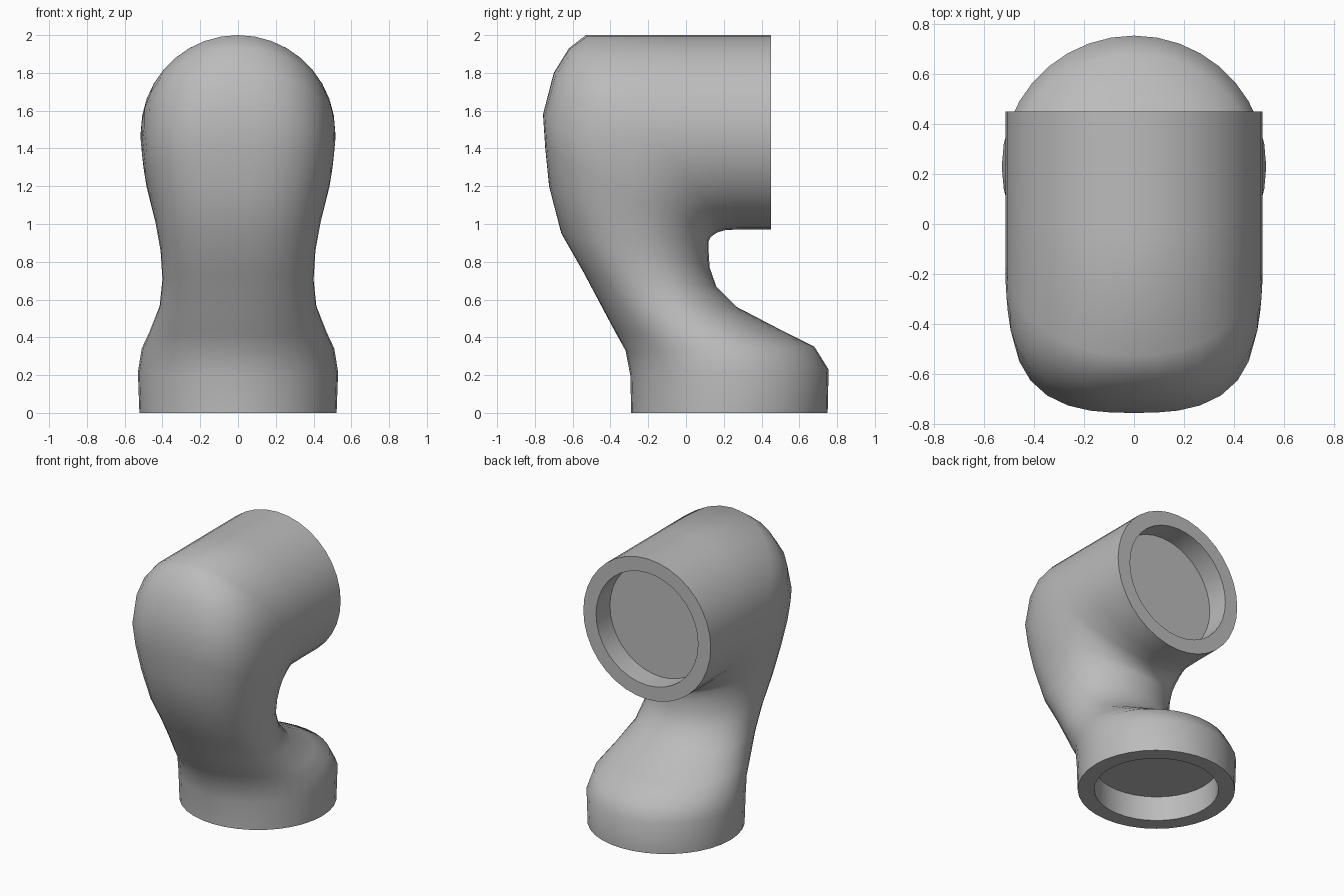
import bpy, bmesh
from math import cos, sin, pi, radians
from mathutils import Vector

if "Cube" in bpy.data.objects:
    bpy.data.objects.remove(bpy.data.objects["Cube"], do_unlink=True)

SIDES = 36

grey = bpy.data.materials.new("plain grey")
grey.use_nodes = True
colour = (0.5, 0.5, 0.5, 1)
grey.diffuse_color = colour
grey.node_tree.nodes["Principled BSDF"].inputs["Base Color"].default_value = colour


def add_ring(bm, inner, outer, half_width, power):
    """Closed section between two points of the side profile, boxier on its outer half."""
    a, b = Vector((0, *inner)), Vector((0, *outer))
    centre, reach = (a + b) / 2, (b - a) / 2
    ring = []
    for i in range(SIDES):
        c, s = cos(2 * pi * i / SIDES), sin(2 * pi * i / SIDES)
        n = power if c > 0 else 2
        size = (abs(c) ** n + abs(s) ** n) ** (-1 / n)
        ring.append(bm.verts.new(centre + reach * c * size + Vector((half_width * s * size, 0, 0))))
    return ring


def add_socket(bm, rim, ratio, depth):
    """Rings for a round recess behind an open end."""
    centre = sum((v.co for v in rim), Vector()) / SIDES
    lip = [bm.verts.new(centre + (v.co - centre) * ratio) for v in rim]
    floor = [bm.verts.new(v.co + depth) for v in lip]
    return lip, floor


# Sections from the base, through the neck and bend, to the rear opening:
# inner (y, z), outer (y, z), half width, roundness power
sections = [
    ((.75, 0), (-.29, 0), .522, 2),
    ((.755, .23), (-.295, .2), .53, 2),
    ((.68, .35), (-.32, .33), .51, 2),
    ((.52, .43), (-.37, .42), .47, 2.1),
    ((.27, .56), (-.45, .57), .415, 2.2),
    ((.16, .67), (-.54, .74), .40, 2.3),
    ((.125, .77), (-.66, .95), .41, 2.4),
    ((.12, .85), (-.725, 1.2), .44, 2.6),
    ((.12, .91), (-.745, 1.4), .47, 2.8),
    ((.13, .93), (-.757, 1.58), .492, 2.8),
    ((.15, .945), (-.70, 1.8), .508, 2.6),
    ((.17, .957), (-.62, 1.93), .515, 2.3),
    ((.21, .968), (-.53, 2), .515, 2),
    ((.3, .972), (-.05, 2), .515, 2),
    ((.45, .972), (.45, 2), .515, 2),
]

bm = bmesh.new()
rings = [add_ring(bm, *s) for s in sections]

# Recesses in the bottom and rear openings
base_lip, base_floor = add_socket(bm, rings[0], .79, Vector((0, 0, .18)))
rear_lip, rear_floor = add_socket(bm, rings[-1], .8, Vector((0, -.16, 0)))
rings = [base_floor, base_lip] + rings + [rear_lip, rear_floor]

for low, high in zip(rings, rings[1:]):
    for i in range(SIDES):
        j = (i + 1) % SIDES
        bm.faces.new((low[i], low[j], high[j], high[i]))
bm.faces.new(base_floor)
bm.faces.new(rear_floor)
bmesh.ops.recalc_face_normals(bm, faces=bm.faces)

mesh = bpy.data.meshes.new("pipe_elbow")
bm.to_mesh(mesh)
bm.free()
mesh.materials.append(grey)
pipe = bpy.data.objects.new("pipe_elbow", mesh)
bpy.context.collection.objects.link(pipe)

# Smooth walls with crisp rims
bpy.ops.object.select_all(action='DESELECT')
pipe.select_set(True)
bpy.context.view_layer.objects.active = pipe
bpy.ops.object.shade_smooth_by_angle(angle=radians(40))
